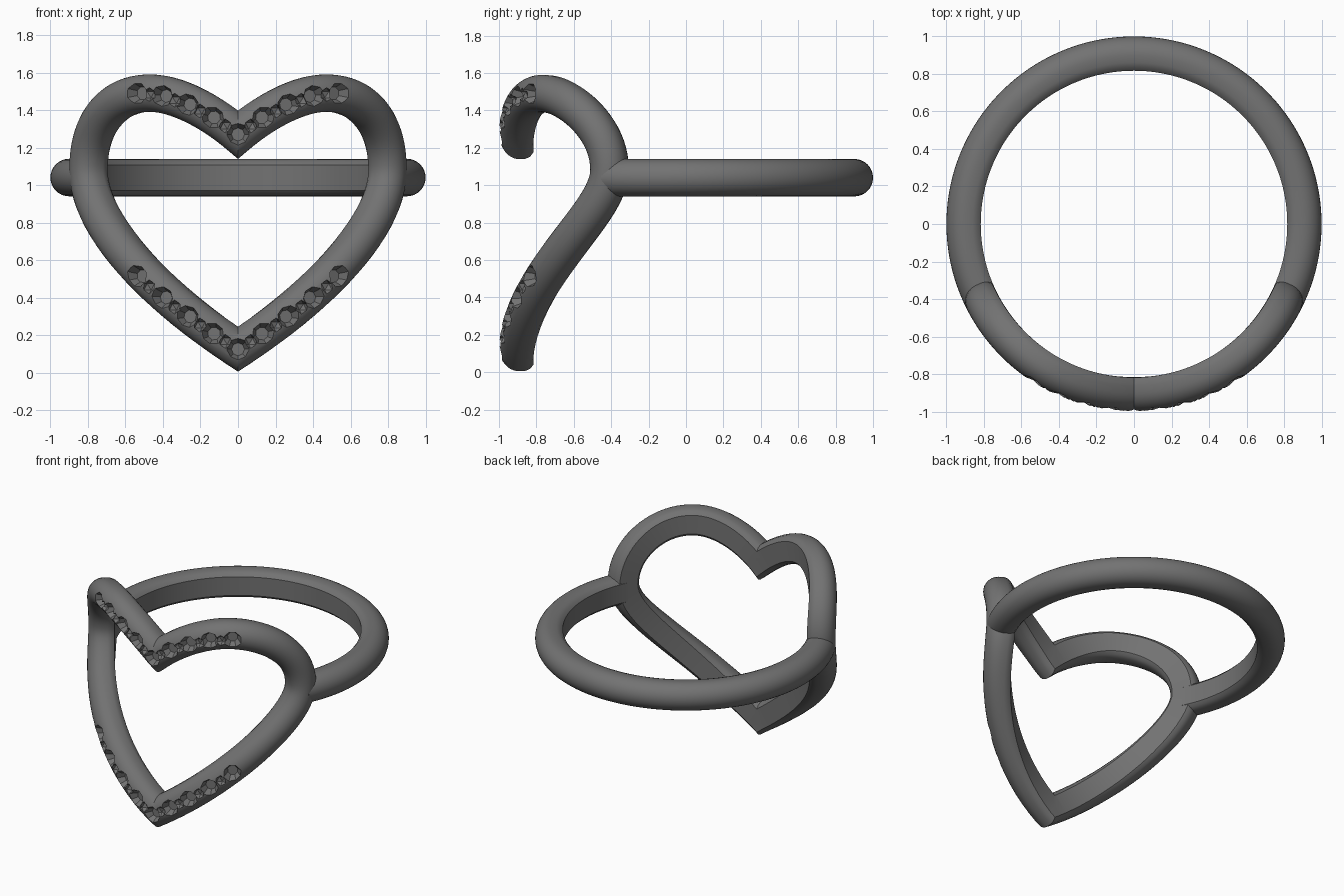
import bpy, bmesh, math
from mathutils import Vector, Matrix

if "Cube" in bpy.data.objects:
    bpy.data.objects.remove(bpy.data.objects["Cube"])

R = 0.9          # radius of the ring's centre line
BAND_Z = 1.04    # height of the band

metal = bpy.data.materials.new("dark_grey_metal")
metal.use_nodes = True
GREY = (0.17, 0.17, 0.17, 1)
metal.diffuse_color = GREY
metal.node_tree.nodes["Principled BSDF"].inputs["Base Color"].default_value = GREY

# Comfort-fit section: round outside, flattened inside (outward, sideways)
section = [(0.1 * math.cos(a), 0.1 * math.sin(a))
           for a in (math.pi * (i / 16 - 0.5) for i in range(17))]
inner = [(-0.04, 0.097), (-0.065, 0.087), (-0.083, 0.068)]
section += inner + [(u, -v) for u, v in reversed(inner)]


def make_object(name, bm):
    bmesh.ops.recalc_face_normals(bm, faces=bm.faces)
    mesh = bpy.data.meshes.new(name)
    bm.to_mesh(mesh)
    bm.free()
    obj = bpy.data.objects.new(name, mesh)
    bpy.context.collection.objects.link(obj)
    mesh.materials.append(metal)
    return obj


def outward(p):
    return Vector((p.x, p.y, 0)).normalized()


def sweep(name, path):
    """Sweep the section along a path lying on the finger cylinder."""
    bm = bmesh.new()
    rings = []
    for i, p in enumerate(path):
        t = path[min(i + 1, len(path) - 1)] - path[max(i - 1, 0)]
        n = outward(p)
        side = t.cross(n).normalized()
        rings.append([bm.verts.new(p + n * u + side * v) for u, v in section])
    k = len(section)
    for a, b in zip(rings, rings[1:]):
        for j in range(k):
            bm.faces.new((a[j], a[(j + 1) % k], b[(j + 1) % k], b[j]))
    bm.faces.new(rings[0])
    bm.faces.new(rings[-1])
    return make_object(name, bm)


def bezier(a, b, c, d, steps=22):
    a, b, c, d = map(Vector, (a, b, c, d))
    return [a * (1 - t) ** 3 + b * 3 * t * (1 - t) ** 2 + c * 3 * t * t * (1 - t) + d * t ** 3
            for t in (i / steps for i in range(steps))]


def wrap(p):
    return Vector((p.x, -math.sqrt(R * R - p.x ** 2), p.y))


def smooth(obj, degrees):
    bpy.ops.object.select_all(action='DESELECT')
    obj.select_set(True)
    bpy.context.view_layer.objects.active = obj
    bpy.ops.object.shade_smooth_by_angle(angle=math.radians(degrees))


# Band: arc round the back, ending inside the heart's sides
start = math.radians(-27)
turn = math.pi - 2 * start
band = sweep("band", [Vector((R * math.cos(a), R * math.sin(a), BAND_Z))
                      for a in (start + turn * i / 96 for i in range(97))])
smooth(band, 35)

# Heart: one half outline, run past the middle so it can be mitred there
tip, cleft = Vector((0, 0.125)), Vector((0, 1.27))
lower = bezier(tip, (0.45, 0.42), (0.8, 0.78), (0.8, 1.08))
upper = bezier((0.8, 1.08), (0.8, 1.33), (0.68, 1.49), (0.47, 1.49))
upper += bezier((0.47, 1.49), (0.32, 1.49), (0.13, 1.38), cleft) + [cleft]
outline = [Vector((-0.18, 0.007))] + lower + upper + [Vector((-0.18, 1.118))]
heart = sweep("heart", [wrap(p) for p in outline])


def point_at(arm, x):
    """Point on the wrapped arm at a given distance from the middle."""
    for a, b in zip(arm, arm[1:]):
        if a.x <= x <= b.x:
            return wrap(a.lerp(b, (x - a.x) / (b.x - a.x)))


# Stone seats: rows of faceted pits joined by narrow notches
bm = bmesh.new()
for arm in (lower, upper[::-1]):
    seats = [point_at(arm, i * 0.122) for i in range(5)]
    for i, p in enumerate(seats):
        n = outward(p)
        frame = n.to_track_quat('Z', 'Y').to_matrix().to_4x4()
        bmesh.ops.create_cone(
            bm, cap_ends=True, segments=8, radius1=0.035, radius2=0.078, depth=0.09,
            matrix=Matrix.Translation(p + n * 0.085) @ frame @ Matrix.Rotation(0.3 * i, 4, 'Z'))
        if i:
            mid = (p + seats[i - 1]) / 2
            bmesh.ops.create_icosphere(
                bm, subdivisions=1, radius=0.038,
                matrix=Matrix.Translation(mid + outward(mid) * 0.098))
cutter = make_object("seat_cutter", bm)
cutter.hide_render = True

# Cut the seats, then mitre and mirror the half heart
cut = heart.modifiers.new("seats", 'BOOLEAN')
cut.operation = 'DIFFERENCE'
cut.solver = 'EXACT'
cut.use_self = True
cut.object = cutter
mirror = heart.modifiers.new("mirror", 'MIRROR')
mirror.use_bisect_axis[0] = True
bpy.context.view_layer.objects.active = heart
for name in ("seats", "mirror"):
    bpy.ops.object.modifier_apply(modifier=name)
bpy.data.objects.remove(cutter)
smooth(heart, 35)
